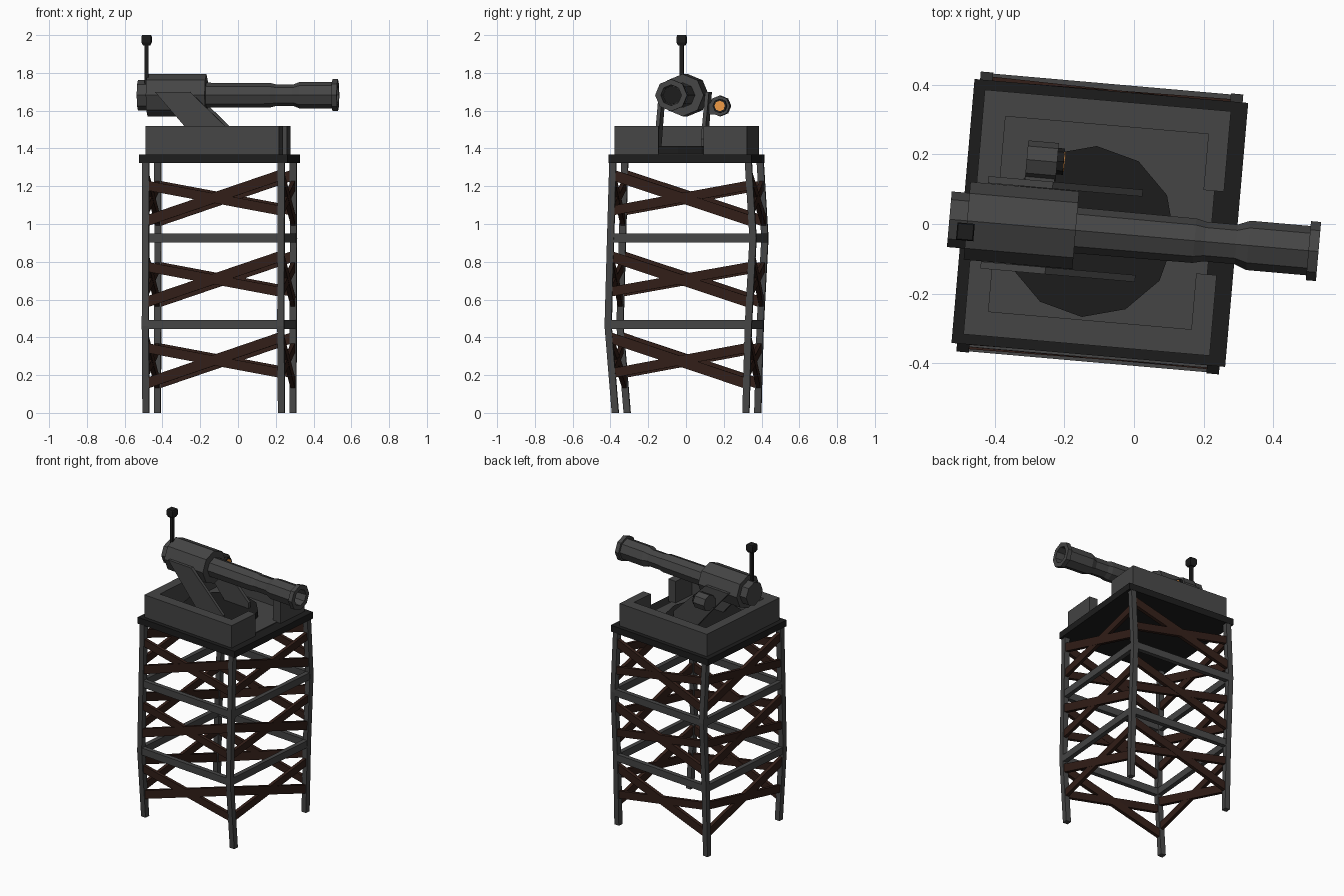
import bpy, bmesh, math
from mathutils import Matrix, Vector

if "Cube" in bpy.data.objects:
    bpy.data.objects.remove(bpy.data.objects["Cube"])

# The whole tower is turned slightly about z
FRAME = Matrix.Translation((-0.098, 0.003, 0)) @ Matrix.Rotation(math.radians(-5), 4, 'Z')
AXIS_V, AXIS_Z = -0.027, 1.682


def material(name, rgb):
    m = bpy.data.materials.new(name)
    m.diffuse_color = (*rgb, 1)
    m.use_nodes = True
    m.node_tree.nodes["Principled BSDF"].inputs["Base Color"].default_value = m.diffuse_color
    return m


GREY = material("steel", (0.06, 0.06, 0.06))
DARK = material("dark_steel", (0.012, 0.012, 0.012))
RUST = material("rusty_brown", (0.032, 0.013, 0.009))
GLOW = material("orange_glass", (0.85, 0.32, 0.06))


def finish(name, bm, mat):
    bmesh.ops.recalc_face_normals(bm, faces=bm.faces)
    me = bpy.data.meshes.new(name)
    bm.to_mesh(me)
    bm.free()
    me.transform(FRAME)
    me.materials.append(mat)
    ob = bpy.data.objects.new(name, me)
    bpy.context.collection.objects.link(ob)
    return ob


def box(name, lo, hi, mat):
    lo, hi = Vector(lo), Vector(hi)
    bm = bmesh.new()
    bmesh.ops.create_cube(bm, size=1, matrix=Matrix.Translation((lo + hi) / 2)
                          @ Matrix.Diagonal((*(hi - lo), 1)))
    return finish(name, bm, mat)


def loft(name, rings, mat):
    # Skin a list of equal vertex rings and cap both ends
    bm = bmesh.new()
    rows = [[bm.verts.new(p) for p in ring] for ring in rings]
    n = len(rows[0])
    for a, b in zip(rows, rows[1:]):
        for i in range(n):
            j = (i + 1) % n
            bm.faces.new((a[i], a[j], b[j], b[i]))
    bm.faces.new(rows[0])
    bm.faces.new(rows[-1])
    return finish(name, bm, mat)


def turned(name, profile, v, z, mat, sides=8):
    # Profile of (distance along barrel, radius), one corner pointing up
    ang = [2 * math.pi * i / sides for i in range(sides)]
    return loft(name, [[(u, v + r * math.sin(a), z + r * math.cos(a)) for a in ang]
                       for u, r in profile], mat)


def beam(name, a, b, width, height, mat):
    a, b = Vector(a), Vector(b)
    d = (b - a).normalized()
    s = d.cross(Vector((0, 0, 1))).normalized()
    t = s.cross(d)
    w, h = width / 2, height / 2
    return loft(name, [[p + s * x + t * y for x, y in ((-w, -h), (w, -h), (w, h), (-w, h))]
                       for p in (a, b)], mat)


def plate(name, outline, v0, v1, mat):
    return loft(name, [[(u, v, z) for u, z in outline] for v in (v0, v1)], mat)


# Bent legs
LEG_U = 0.36
HEIGHTS = (0, 0.46, 0.925, 1.33)
BEND = {-1: (0.347, 0.385, 0.372, 0.36), 1: (0.347, 0.36, 0.385, 0.36)}


def leg_v(side, z):
    for i in range(3):
        if z <= HEIGHTS[i + 1]:
            t = (z - HEIGHTS[i]) / (HEIGHTS[i + 1] - HEIGHTS[i])
            return side * (BEND[side][i] * (1 - t) + BEND[side][i + 1] * t)


h = 0.018
for su, us in ((-1, "left"), (1, "right")):
    for sv, vs in ((-1, "front"), (1, "back")):
        loft(f"{vs}_{us}_leg",
             [[(su * LEG_U + x, leg_v(sv, z) + y, z) for x, y in ((-h, -h), (h, -h), (h, h), (-h, h))]
              for z in HEIGHTS], GREY)


def corner(su, sv, z):
    return (su * LEG_U, leg_v(sv, z), z)


# Horizontal rails and crossed braces on all four sides
SIDES = {"front": ((-1, -1), (1, -1)), "right": ((1, 1), (1, -1)),
         "back": ((-1, 1), (1, 1)), "left": ((-1, 1), (-1, -1))}
for side, (a, b) in SIDES.items():
    for k, z in enumerate((0.467, 0.925)):
        beam(f"{side}_rail_{k}", corner(*a, z), corner(*b, z), 0.03, 0.048, GREY)
    for k in range(3):
        z = 0.43 * k
        beam(f"{side}_rising_brace_{k}", corner(*a, z + 0.155), corner(*b, z + 0.4), 0.024, 0.055, RUST)
        beam(f"{side}_falling_brace_{k}", corner(*a, z + 0.345), corner(*b, z + 0.21), 0.022, 0.05, RUST)

# Deck and parapet with a firing gap on the right
box("deck", (-0.394, -0.38, 1.323), (0.394, 0.38, 1.367), DARK)
box("deck_floor", (-0.33, -0.31, 1.36), (0.32, 0.31, 1.372), GREY)
Z0, Z1 = 1.365, 1.52
box("left_parapet", (-0.362, -0.352, Z0), (-0.296, 0.352, Z1), GREY)
for s, nm in ((-1, "front"), (1, "back")):
    v = sorted((s * 0.352, s * 0.281))
    box(f"{nm}_parapet", (-0.296, v[0], Z0), (0.288, v[1], Z1), GREY)
    v = sorted((s * 0.352, s * 0.12))
    box(f"{nm}_right_parapet", (0.288, v[0], Z0), (0.347, v[1], Z1), GREY)

# Turntable
ring = [(2 * math.pi * i / 12) for i in range(12)]
loft("turntable", [[(-0.028 + 0.246 * math.cos(a), AXIS_V + 0.246 * math.sin(a), z) for a in ring]
                   for z in (1.365, 1.412)], DARK)

# Slanted cradle arms
ARM = ((-0.33, 1.70), (-0.144, 1.70), (0.115, 1.45), (0.115, 1.40), (-0.07, 1.40))
for s, nm in ((-1, "front"), (1, "back")):
    plate(f"{nm}_cradle_arm", ARM, AXIS_V + s * 0.113, AXIS_V + s * 0.133, GREY)

# Gun: breech, housing, stepped barrel with hollow muzzle
turned("breech", ((-0.431, 0.08), (-0.37, 0.08)), AXIS_V, AXIS_Z, GREY)
turned("gun_housing", ((-0.38, 0.112), (-0.067, 0.112)), AXIS_V, AXIS_Z, GREY)
turned("barrel", ((-0.08, 0.066), (0.275, 0.064), (0.305, 0.057), (0.395, 0.057), (0.43, 0.071),
                  (0.603, 0.071), (0.603, 0.085), (0.632, 0.085), (0.632, 0.055), (0.54, 0.05)),
       AXIS_V, AXIS_Z, GREY)
turned("bore", ((0.535, 0.048), (0.545, 0.048)), AXIS_V, AXIS_Z, DARK)

# Side sensor with lens
box("sensor_bracket", (-0.225, 0.09, 1.58), (-0.14, 0.15, 1.64), GREY)
turned("sensor_body", ((-0.225, 0.055), (-0.137, 0.055)), 0.163, 1.625, GREY)
turned("sensor_hood", ((-0.14, 0.038), (-0.118, 0.038)), 0.166, 1.625, DARK)
turned("sensor_lens", ((-0.12, 0.028), (-0.115, 0.028)), 0.166, 1.625, GLOW)

# Antenna
box("antenna_mast", (-0.392, -0.069, 1.74), (-0.372, -0.049, 1.96), DARK)
loft("antenna_head", [[(-0.382 + x * r, -0.059 + y * r, z) for x, y in ((-1, -1), (1, -1), (1, 1), (-1, 1))]
                      for z, r in ((1.945, 0.018), (1.96, 0.025), (1.992, 0.025), (2.0, 0.022))], DARK)
